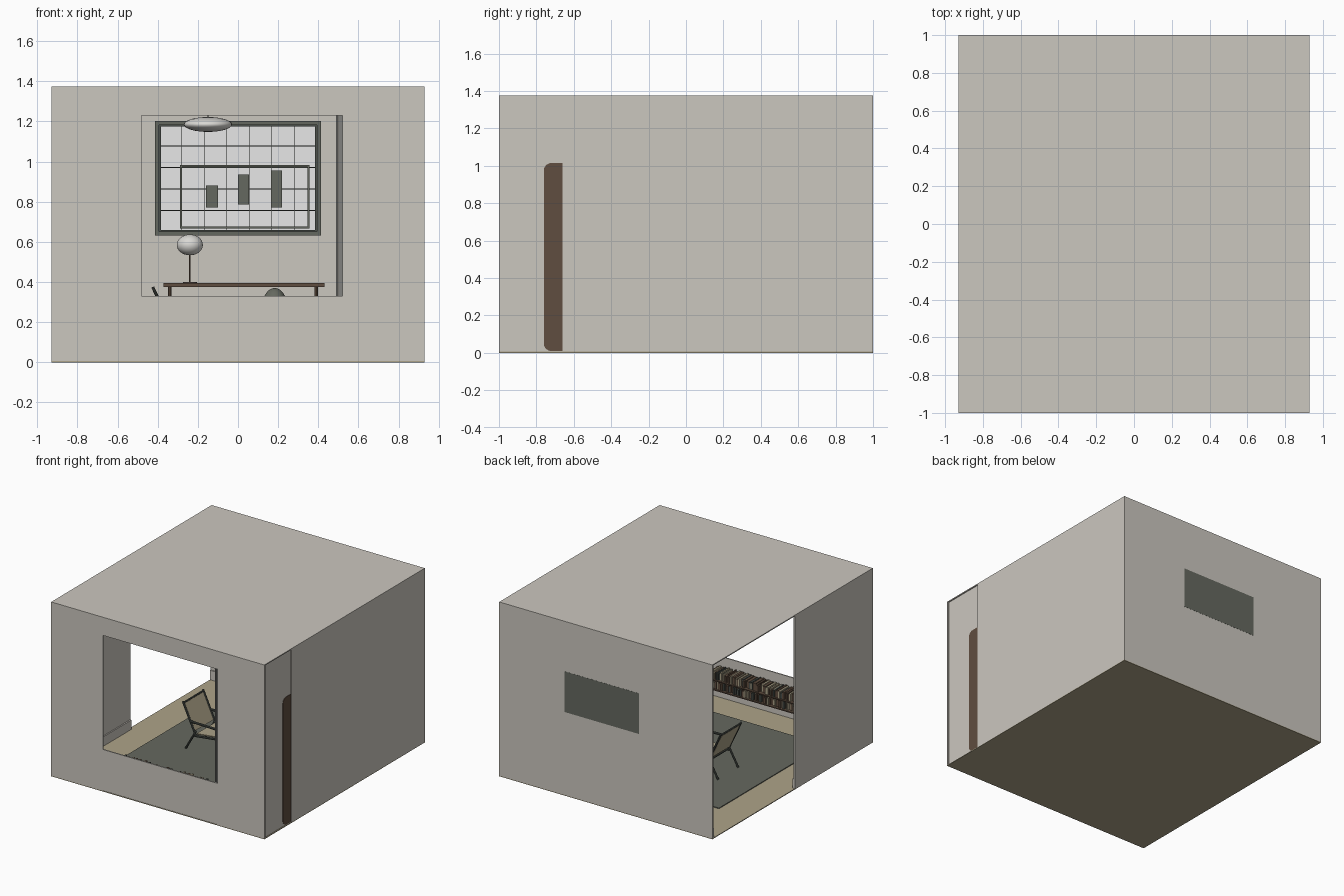
import bpy, bmesh, math, random
from mathutils import Vector

random.seed(4)
cube = bpy.data.objects.get("Cube")
if cube:
    bpy.data.objects.remove(cube, do_unlink=True)


def material(name, r, g, b):
    m = bpy.data.materials.new(name)
    m.use_nodes = True
    m.diffuse_color = (r, g, b, 1)
    bsdf = next(n for n in m.node_tree.nodes if n.type == 'BSDF_PRINCIPLED')
    bsdf.inputs["Base Color"].default_value = (r, g, b, 1)
    return m


PLASTER = material("warm plaster", .6, .57, .52)
FLOOR = material("tan floor", .42, .37, .25)
GREEN = material("grey green", .13, .14, .115)
WOOD = material("brown wood", .115, .075, .05)
DARK = material("dark frame", .07, .08, .07)
WHITE = material("white", .95, .95, .95)
LAMP = material("lamp shade", .7, .69, .66)
GREY = material("curtain grey", .22, .22, .21)


def finish(bm, name, mat, smooth=False):
    mesh = bpy.data.meshes.new(name)
    bmesh.ops.recalc_face_normals(bm, faces=bm.faces)
    bm.to_mesh(mesh)
    bm.free()
    mesh.materials.append(mat)
    for p in mesh.polygons:
        p.use_smooth = smooth
    ob = bpy.data.objects.new(name, mesh)
    bpy.context.collection.objects.link(ob)
    return ob


def box(name, mat, x, y, z):
    """Box from (min, max) pairs."""
    bm = bmesh.new()
    bmesh.ops.create_cube(bm, size=1)
    for v in bm.verts:
        v.co = [r[0] if c < 0 else r[1] for c, r in zip(v.co, (x, y, z))]
    return finish(bm, name, mat)


def ellipsoid(name, mat, centre, radii):
    bm = bmesh.new()
    bmesh.ops.create_uvsphere(bm, u_segments=32, v_segments=16, radius=1)
    for v in bm.verts:
        v.co = [c + r * p for c, r, p in zip(centre, radii, v.co)]
    return finish(bm, name, mat, True)


def rod(name, mat, a, b, r, sides=10):
    a, b = Vector(a), Vector(b)
    bm = bmesh.new()
    bmesh.ops.create_cone(bm, cap_ends=True, segments=sides, radius1=r, radius2=r, depth=(b - a).length)
    turn = Vector((0, 0, 1)).rotation_difference(b - a)
    for v in bm.verts:
        v.co = turn @ v.co + (a + b) / 2
    return finish(bm, name, mat)


def sheet(name, mat, a, b, y, thick):
    """Slab spanning y, following the xz line a-b."""
    n = Vector((a[1] - b[1], b[0] - a[0])).normalized() * thick
    pts = [a, b, (b[0] + n.x, b[1] + n.y), (a[0] + n.x, a[1] + n.y)]
    bm = bmesh.new()
    face = bm.faces.new([bm.verts.new((p[0], y[0], p[1])) for p in pts])
    ext = bmesh.ops.extrude_face_region(bm, geom=[face])
    for v in ext["geom"]:
        if isinstance(v, bmesh.types.BMVert):
            v.co.y = y[1]
    return finish(bm, name, mat)


# Room shell
W, H, T = .93, 1.375, .012
box("floor", FLOOR, (-W, W), (-1, 1), (0, .006))
box("roof", PLASTER, (-W, W), (-1, 1), (H - .008, H))
box("back_wall", PLASTER, (-W, W), (1 - T, 1), (.006, H - .008))
box("right_wall", PLASTER, (W - T, W), (-.66, 1 - T), (.003, H))
box("right_wall_recess", PLASTER, (W - .02, W - .008), (-1 + T, -.66), (.006, H - .008))
box("left_wall", PLASTER, (-W, -W + T), (-1 + T, -.03), (.003, H))

# Front wall around the opening
L, R, LOW, TOP = -.48, .52, .33, 1.23
z_in = (.006, H - .008)
box("front_wall_left", PLASTER, (-W, L), (-1, -1 + T), z_in)
box("front_wall_right", PLASTER, (R, W), (-1, -1 + T), z_in)
box("front_wall_sill", PLASTER, (L, R), (-.997, -1 + T), (.006, LOW))
box("front_wall_header", PLASTER, (L, R), (-.997, -1 + T), (TOP, H - .008))
for i in range(3):
    box("curtain_fold", GREY, (.488 + i * .012, .498 + i * .012), (-.985 + i * .003, -.95), (.28, 1.27))

# Skirting boards
box("left_skirting", PLASTER, (-W + T, -W + .022), (-1 + T, -.03), (.006, .08))
box("back_skirting", PLASTER, (-W, W - T), (.978, 1 - T), (.006, .08))

# Rounded board beside the right wall
bm = bmesh.new()
y0, y1, z0, z1, rad = -.76, -.62, .01, 1.015, .04
outline = [(y1, z0), (y1, z1)]
for cz, start in ((z1 - rad, 90), (z0 + rad, 180)):
    for k in range(7):
        t = math.radians(start + k * 15)
        outline.append((y0 + rad + rad * math.cos(t), cz + rad * math.sin(t)))
face = bm.faces.new([bm.verts.new((.915, y, z)) for y, z in outline])
ext = bmesh.ops.extrude_face_region(bm, geom=[face])
for v in ext["geom"]:
    if isinstance(v, bmesh.types.BMVert):
        v.co.x = .925
finish(bm, "rounded_board", WOOD)

# Rug
box("rug", GREEN, (-.68, .68), (-.75, .56), (.006, .012))


def frame(name, mat, x, z, w, y):
    for zz in z:
        box(name + "_rail", mat, (x[0] - w, x[1] + w), y, (zz - w, zz + w))
    for xx in x:
        box(name + "_stile", mat, (xx - w, xx + w), y, (z[0] - w, z[1] + w))


# Large gridded panel on the back wall
box("white_panel", WHITE, (-.41, .41), (.975, .985), (.635, 1.2))
frame("outer_frame", GREEN, (-.403, .403), (.642, 1.193), .01, (.94, .985))
frame("inner_frame", DARK, (-.388, .388), (.655, 1.18), .005, (.95, .98))
for i in range(6):
    x = -.28 + i * .112
    box("grid_upright", DARK, (x - .002, x + .002), (.965, .98), (.65, 1.185))
for i in range(4):
    z = .757 + i * .107
    box("grid_crossbar", DARK, (-.39, .39), (.965, .98), (z - .003, z + .003))
frame("picture_frame", GREEN, (-.285, .352), (.672, .977), .005, (.945, .97))
for x, z in (((-.16, -.1), (.77, .88)), ((0, .055), (.785, .935)), ((.165, .22), (.77, .955))):
    box("picture_plate", GREEN, x, (.955, .964), z)
box("outside_plate", GREEN, (-.29, .36), (.996, 1.001), (.66, .98))

# Console table with globe lamp
box("console_top", WOOD, (-.37, .43), (.74, .96), (.375, .395))
for x in (-.34, .39):
    for y in (.76, .93):
        rod("console_leg", WOOD, (x, y, .01), (x, y, .38), .01)
rod("lamp_stem", WOOD, (-.24, .85, .39), (-.24, .85, .54), .004)
rod("lamp_foot", WOOD, (-.24, .85, .395), (-.24, .85, .401), .035, 24)
ellipsoid("lamp_globe", LAMP, (-.24, .85, .585), (.065, .065, .052))

# Pendant lamp
ellipsoid("pendant_shade", LAMP, (-.15, 0, 1.185), (.12, .12, .037))
rod("pendant_cord", DARK, (-.15, 0, 1.2), (-.15, 0, H - .008), .003)

# Low shelf of books under the opening
for z in (.125, .2):
    box("book_shelf", WOOD, (-.38, .42), (-.985, -.85), (z, z + .008))
for z in (.133, .208):
    x = -.375
    while x < .4:
        w = random.uniform(.008, .018)
        h = random.uniform(.045, .062)
        box("book", random.choice((WOOD, WOOD, FLOOR, DARK)), (x, x + w - .001),
            (-.975, random.uniform(-.88, -.855)), (z, z + h))
        x += w

# Lounge chair facing the room's left
for y in (-.08, .17):
    rod("chair_back_post", DARK, (-.31, y, .13), (-.425, y, .375), .008)
    rod("chair_rear_leg", DARK, (-.4, y, .012), (-.31, y, .17), .008)
    rod("chair_front_leg", DARK, (-.1, y, .012), (-.13, y, .23), .008)
    rod("chair_arm", DARK, (-.36, y, .235), (-.1, y, .23), .009)
    rod("chair_seat_rail", DARK, (-.32, y, .13), (-.11, y, .155), .008)
for x, z in ((-.31, .135), (-.12, .155), (-.42, .365)):
    rod("chair_crossbar", DARK, (x, -.08, z), (x, .17, z), .007)
sheet("chair_back", FLOOR, (-.325, .165), (-.415, .36), (-.07, .16), .008)
sheet("chair_seat", FLOOR, (-.31, .14), (-.12, .16), (-.07, .16), .008)

# Round table with a dark bowl-shaped vase
rod("round_table_top", DARK, (.18, .05, .185), (.18, .05, .2), .16, 32)
for k in range(3):
    t = k * math.tau / 3
    rod("round_table_leg", DARK, (.18 + .12 * math.cos(t), .05 + .12 * math.sin(t), .012),
        (.18 + .07 * math.cos(t), .05 + .07 * math.sin(t), .19), .008)
ellipsoid("vase", GREEN, (.183, .05, .285), (.06, .06, .085))
